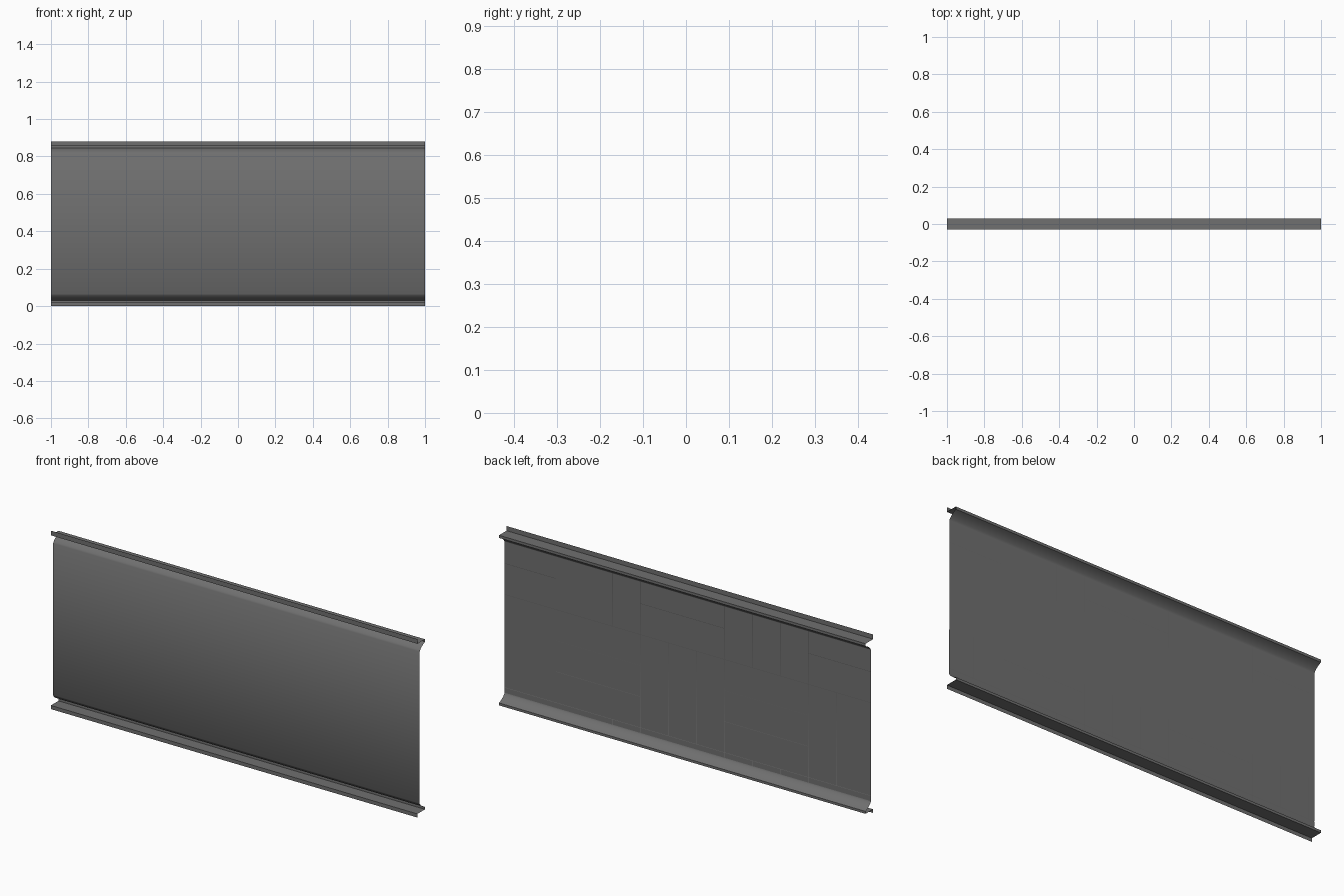
import bpy, bmesh, math

if "Cube" in bpy.data.objects:
    bpy.data.objects.remove(bpy.data.objects["Cube"])

HALF = 1.0                       # half length along x
Z_LOW, Z_HIGH = 0.065, 0.811     # flat field of the panel


def finish(name, bm):
    mesh = bpy.data.meshes.new(name)
    bm.to_mesh(mesh)
    bm.free()
    obj = bpy.data.objects.new(name, mesh)
    bpy.context.collection.objects.link(obj)
    mat = bpy.data.materials.get("dark_grey") or bpy.data.materials.new("dark_grey")
    mat.diffuse_color = (0.16, 0.16, 0.16, 1)
    mat.use_nodes = True
    mat.node_tree.nodes["Principled BSDF"].inputs["Base Color"].default_value = mat.diffuse_color
    mesh.materials.append(mat)
    return obj


def cove(y0, z0, y1, z1, steps=6):
    """Hollow moulding curve from the panel (y0, z0) out to the lip (y1, z1)."""
    cy, cz = y0 + 0.3 * (y1 - y0), z0 + 0.66 * (z1 - z0)
    pts = []
    for i in range(steps + 1):
        t = i / steps
        a, b, c = (1 - t) ** 2, 2 * t * (1 - t), t * t
        pts.append((a * y0 + b * cy + c * y1, a * z0 + b * cz + c * z1))
    return pts


# Moulded sheet: one thin profile swept along x
bottom = [(-0.03, 0), (-0.03, 0.018), (0.029, 0.018)]
top = [(0.029, 0.857), (-0.03, 0.857), (-0.03, 0.88)]
profile = (bottom + cove(-0.0152, Z_LOW, 0.029, 0.03)[::-1]
           + cove(-0.0130, Z_HIGH, 0.029, 0.844) + top)
bm = bmesh.new()
left = [bm.verts.new((-HALF, y, z)) for y, z in profile]
right = [bm.verts.new((HALF, y, z)) for y, z in profile]
for i in range(len(profile) - 1):
    bm.faces.new((left[i], right[i], right[i + 1], left[i + 1]))
sheet = finish("moulded_panel", bm)
bpy.context.view_layer.objects.active = sheet
sheet.select_set(True)
bpy.ops.object.shade_smooth_by_angle(angle=math.radians(50))

# Basket-weave backing: square blocks of three boards, alternating direction
TILE, GAP, Y_BACK = 0.459, 0.001, -0.0125
BOARD = TILE / 3
bm = bmesh.new()
for col in range(-1, 4):
    for row in range(-1, 2):
        x0, z0 = -0.20 + (col - 1) * TILE, 0.55 + (row - 1) * TILE
        upright = (col + row) % 2 == 1
        for k in range(3):
            xa, xb, za, zb = x0, x0 + TILE, z0, z0 + TILE
            if upright:
                xa, xb = x0 + k * BOARD, x0 + (k + 1) * BOARD
            else:
                za, zb = z0 + k * BOARD, z0 + (k + 1) * BOARD
            # clip each board to the flat field
            xa, xb = max(xa + GAP, -HALF), min(xb - GAP, HALF)
            za, zb = max(za + GAP, Z_LOW), min(zb - GAP, Z_HIGH)
            if xb - xa > 0.002 and zb - za > 0.002:
                bm.faces.new([bm.verts.new((x, Y_BACK, z)) for x, z in
                              ((xa, za), (xa, zb), (xb, zb), (xb, za))])
finish("backing_boards", bm)
